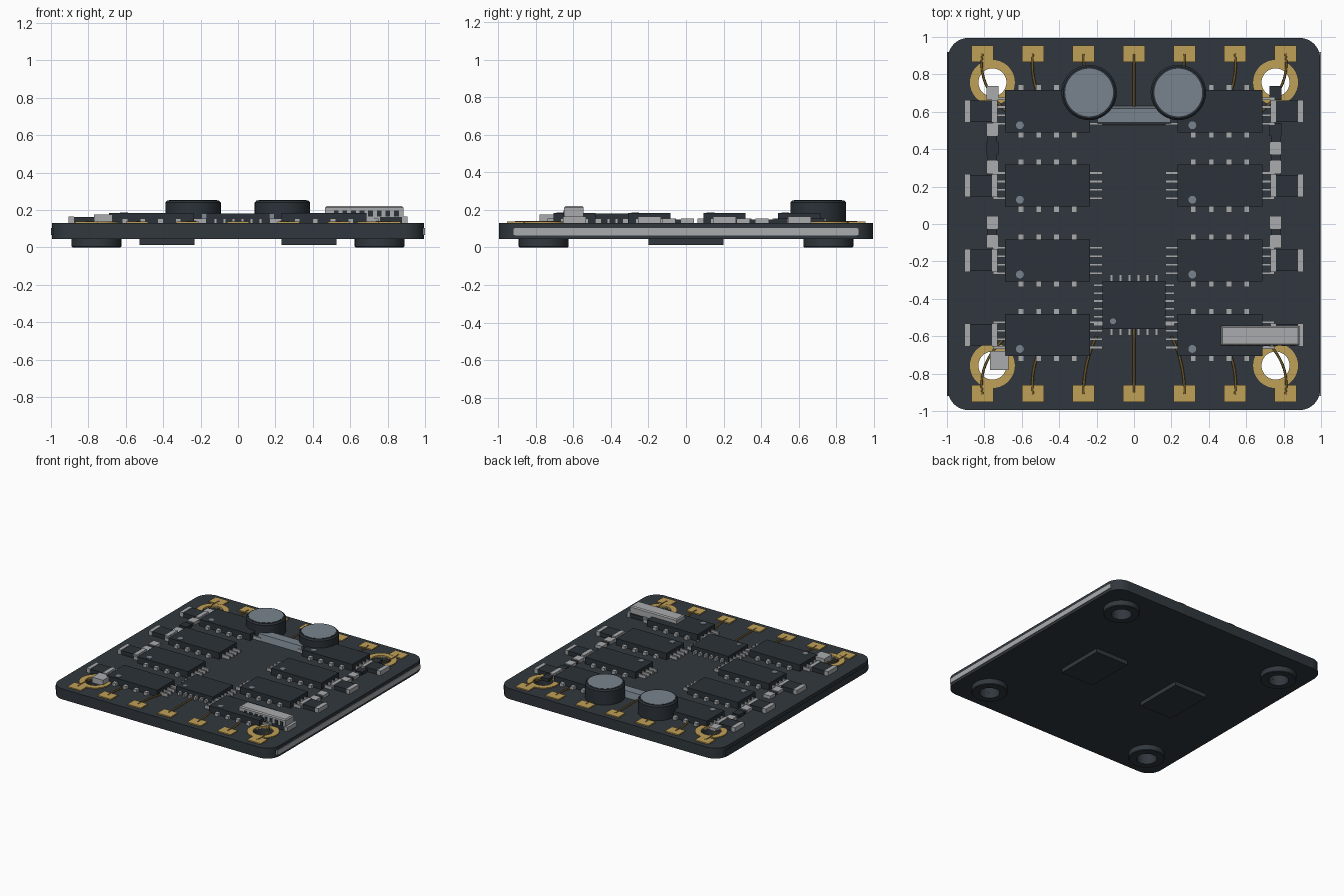
import bpy, bmesh, math
from mathutils import Matrix, Vector

if "Cube" in bpy.data.objects:
    bpy.data.objects.remove(bpy.data.objects["Cube"])


def material(name, rgb):
    m = bpy.data.materials.new(name)
    m.use_nodes = True
    m.diffuse_color = (*rgb, 1)
    m.node_tree.nodes["Principled BSDF"].inputs["Base Color"].default_value = (*rgb, 1)
    return m


BOARD = material("board dark slate", (0.030, 0.039, 0.047))
CHIP = material("chip charcoal", (0.024, 0.032, 0.040))
GOLD = material("gold plating", (0.52, 0.35, 0.095))
TRACE = material("dark brass trace", (0.16, 0.10, 0.025))
METAL = material("light grey metal", (0.40, 0.41, 0.42))
SLATE = material("blue grey", (0.19, 0.23, 0.27))
TOP = 0.13          # upper face of the board
HOLE = 0.757        # mounting hole offset


def finish(name, bm, mats):
    me = bpy.data.meshes.new(name)
    bmesh.ops.recalc_face_normals(bm, faces=bm.faces)
    bm.to_mesh(me)
    bm.free()
    for m in mats:
        me.materials.append(m)
    ob = bpy.data.objects.new(name, me)
    bpy.context.collection.objects.link(ob)
    return ob


def add_box(bm, x, y, z0, sx, sy, sz, mat=0):
    mx = Matrix.Translation((x, y, z0 + sz / 2)) @ Matrix.Diagonal((sx, sy, sz, 1))
    new = bmesh.ops.create_cube(bm, size=1, matrix=mx)["verts"]
    for f in {f for v in new for f in v.link_faces}:
        f.material_index = mat


def add_disc(bm, x, y, z0, r, h, mat=0, sides=20):
    new = bmesh.ops.create_cone(bm, cap_ends=True, segments=sides, radius1=r, radius2=r,
                                depth=h, matrix=Matrix.Translation((x, y, z0 + h / 2)))["verts"]
    for f in {f for v in new for f in v.link_faces}:
        f.material_index = mat


def lathe(name, profile, x, y, mats, closed=False, rule=None):
    """Spin an (r, z) profile about a vertical axis."""
    bm = bmesh.new()
    vs = [bm.verts.new((r, 0, z)) for r, z in profile]
    es = [bm.edges.new(p) for p in zip(vs, vs[1:] + vs[:1] if closed else vs[1:])]
    bmesh.ops.spin(bm, geom=vs + es, cent=(0, 0, 0), axis=(0, 0, 1), angle=math.tau, steps=40)
    bmesh.ops.remove_doubles(bm, verts=bm.verts, dist=0.0001)
    for f in bm.faces:
        f.material_index = rule(f.calc_center_median()) if rule else 0
    ob = finish(name, bm, mats)
    ob.location = (x, y, 0)
    smooth(ob)
    return ob


def select(ob):
    bpy.ops.object.select_all(action="DESELECT")
    ob.select_set(True)
    bpy.context.view_layer.objects.active = ob


def smooth(ob):
    select(ob)
    bpy.ops.object.shade_smooth_by_angle(angle=math.radians(35))


def arc(cx, cy, r, a0, a1, n):
    return [(cx + r * math.cos(a0 + (a1 - a0) * i / n),
             cy + r * math.sin(a0 + (a1 - a0) * i / n)) for i in range(n + 1)]


def add_spline(cu, pts, closed):
    s = cu.splines.new("POLY")
    s.points.add(len(pts) - 1)
    for p, co in zip(s.points, pts):
        p.co = (co[0], co[1], 0, 1)
    s.use_cyclic_u = closed


# Board: rounded square with four drilled corners
corners = [(1, 1), (-1, 1), (-1, -1), (1, -1)]
cu = bpy.data.curves.new("board", "CURVE")
cu.dimensions = "2D"
cu.fill_mode = "BOTH"
cu.extrude = 0.0425
outline = []
for i, (sx, sy) in enumerate(corners):
    outline += arc(sx * 0.885, sy * 0.885, 0.11, i * math.pi / 2, (i + 1) * math.pi / 2, 8)
add_spline(cu, outline, True)
for sx, sy in corners:
    add_spline(cu, arc(sx * HOLE, sy * HOLE, 0.075, 0, math.tau, 36)[:-1], True)
cu.materials.append(BOARD)
board = bpy.data.objects.new("board", cu)
bpy.context.collection.objects.link(board)
board.location.z = 0.0875
select(board)
bpy.ops.object.convert(target="MESH")
smooth(board)

# Mounting rings above and rubber feet below
for sx, sy in corners:
    lathe("mounting_ring", [(0.075, TOP - 0.01), (0.12, TOP - 0.01), (0.12, TOP + 0.008), (0.075, TOP + 0.008)],
          sx * HOLE, sy * HOLE, [GOLD], closed=True)
    lathe("foot", [(0.075, 0.05), (0.133, 0.05), (0.133, 0.005), (0.128, 0), (0.075, 0)],
          sx * HOLE, sy * HOLE, [BOARD], closed=True)

# Edge strips, the metal one on the left side
for side, mat in ((1, METAL), (-1, BOARD)):
    bm = bmesh.new()
    add_box(bm, side * 0.993, 0, 0.065, 0.014, 1.84, 0.038)
    finish("edge_strip", bm, [mat])

# Chips on the underside
for sx in (1, -1):
    bm = bmesh.new()
    add_box(bm, sx * 0.38, 0, 0.012, 0.295, 0.4, 0.036)
    finish("lower_chip", bm, [BOARD])

# Solder pads along the front and back
bm = bmesh.new()
for i in range(-3, 4):
    for y in (0.91, -0.907):
        add_box(bm, i * 0.27, y, TOP - 0.005, 0.12, 0.09, 0.014)
finish("solder_pads", bm, [GOLD])

# Traces running from the pads, mirrored left and right
paths = [[(0, 0.91), (0, 0.54)], [(0, -0.9), (0, -0.56)]]
for s in (1, -1):
    for i, (x0, bend, x1) in enumerate([(0.27, 0.27, 0.20), (0.54, 0.56, 0.46), (0.81, 0.84, 0.68)]):
        for e in (1, -1):
            a, b, c = Vector((s * x0, e * 0.91)), Vector((s * bend, e * 0.74)), Vector((s * x1, e * 0.6))
            paths.append([a * (1 - t) ** 2 + b * 2 * t * (1 - t) + c * t * t
                          for t in [k / 10 for k in range(11)]])
cu = bpy.data.curves.new("traces", "CURVE")
cu.dimensions = "3D"
cu.bevel_depth = 0.007
cu.bevel_resolution = 1
for p in paths:
    add_spline(cu, p, False)
cu.materials.append(TRACE)
traces = bpy.data.objects.new("traces", cu)
bpy.context.collection.objects.link(traces)
traces.location.z = TOP + 0.006
select(traces)
bpy.ops.object.convert(target="MESH")


def chip(name, x, y, w, d, h, nx, px, ny, py, out_x, out_y, dot):
    """Packaged chip with nx pins on front and back, ny pins on each side."""
    bm = bmesh.new()
    add_box(bm, x, y, TOP, w, d, h)
    for s in (1, -1):
        for i in range(nx):
            add_box(bm, x + (i - (nx - 1) / 2) * px, y + s * (d + out_y) / 2, TOP, px * 0.32 if nx < 5 else 0.016, out_y, 0.025, 1)
        for i in range(ny):
            add_box(bm, x + s * (w + out_x) / 2, y + (i - (ny - 1) / 2) * py, TOP, out_x, 0.014, 0.025, 1)
    add_disc(bm, x + dot[0], y + dot[1], TOP + h - 0.002, dot[2], 0.005, 2)
    finish(name, bm, [CHIP, METAL, SLATE])


# Eight driver chips and the processor
ROWS = (0.603, 0.205, -0.195, -0.593)
for y in ROWS:
    for x in (-0.462, 0.46):
        chip("driver_chip", x, y, 0.455, 0.225, 0.053, 4, 0.095, 4, 0.045, 0.065, 0.03, (-0.148, -0.075, 0.021))
chip("processor_chip", 0, -0.433, 0.335, 0.255, 0.05, 6, 0.048, 6, 0.042, 0.05, 0.035, (-0.112, -0.087, 0.016))

# Large round capacitors
for x in (-0.24, 0.237):
    lathe("round_capacitor",
          [(0, TOP), (0.148, TOP), (0.148, 0.24), (0.138, 0.251), (0.128, 0.251), (0.128, 0.253), (0, 0.253)],
          x, 0.703, [CHIP, SLATE], rule=lambda c: int(c.z > 0.252))

# Bar between the capacitors, with sloped sides
bm = bmesh.new()
add_box(bm, 0, 0.58, TOP, 0.39, 0.1, 0.05)
for v in bm.verts:
    if v.co.z > TOP + 0.01:
        v.co.y = 0.58 + (v.co.y - 0.58) * 0.75
finish("shunt_bar", bm, [SLATE])

# Side capacitors with metal end caps
for y in ROWS:
    for s in (1, -1):
        bm = bmesh.new()
        add_box(bm, s * 0.818, y, TOP, 0.12, 0.115, 0.033)
        for e in (1, -1):
            add_box(bm, s * 0.818 + e * 0.0725, y, TOP, 0.03, 0.122, 0.036, 1)
        finish("side_capacitor", bm, [CHIP, METAL])

# Small resistor columns
for s in (1, -1):
    bm = bmesh.new()
    for y in (0.505, 0.405, 0.305, 0.008, -0.093):
        dark = (s > 0 and y > 0.5) or (s < 0 and 0.4 < y < 0.5)
        add_box(bm, s * 0.757, y, TOP, 0.064, 0.068, 0.025, 0 if dark else 1)
    add_box(bm, s * 0.757, 0.355, TOP, 0.05, 0.25, 0.018)
    add_box(bm, s * 0.757, -0.043, TOP, 0.05, 0.12, 0.018)
    add_box(bm, s * 0.757, 0.70, TOP, 0.064, 0.075, 0.025, 0 if s > 0 else 1)
    finish("resistor_column", bm, [CHIP, METAL])

# Status light housing
bm = bmesh.new()
add_box(bm, -0.72, -0.73, TOP, 0.1, 0.1, 0.046)
finish("status_light", bm, [METAL])

# Plug connector with a row of dark slots
bm = bmesh.new()
add_box(bm, 0.675, -0.597, 0.16, 0.42, 0.105, 0.06)
for i in range(8):
    add_box(bm, 0.525 + i * 0.046, -0.65, 0.165, 0.026, 0.006, 0.032, 1)
bmesh.ops.bevel(bm, geom=[e for e in bm.edges if all(v.co.z > 0.215 for v in e.verts)],
                offset=0.008, segments=1, affect="EDGES")
finish("plug_connector", bm, [METAL, CHIP])
